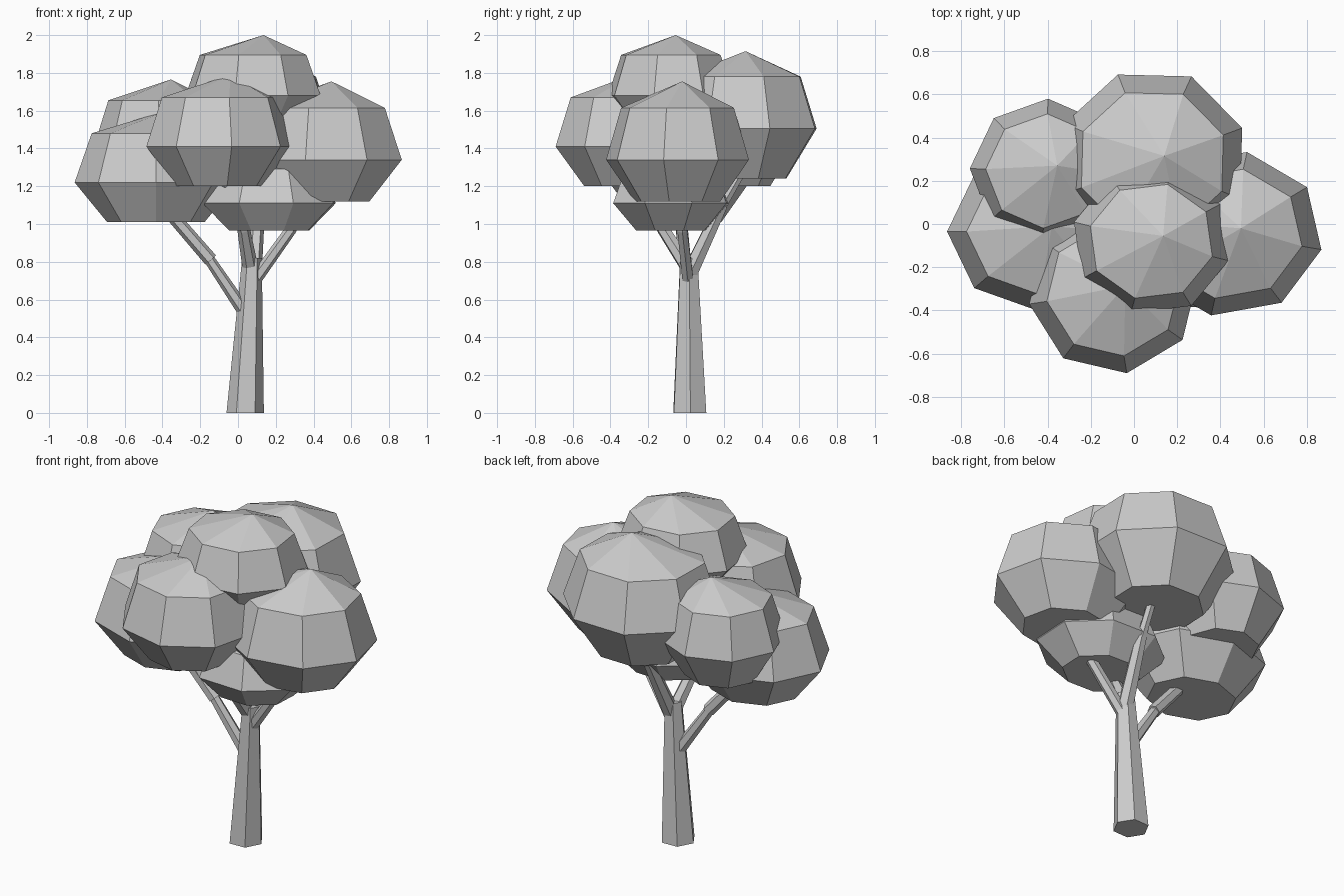
import bpy
import bmesh
from math import cos, sin, radians
from mathutils import Vector

cube = bpy.data.objects.get("Cube")
if cube:
    bpy.data.objects.remove(cube, do_unlink=True)

grey = bpy.data.materials.new("plain grey")
grey.use_nodes = True
colour = (0.6, 0.6, 0.6, 1)
grey.diffuse_color = colour
grey.node_tree.nodes["Principled BSDF"].inputs["Base Color"].default_value = colour


def finish(name, bm):
    bmesh.ops.recalc_face_normals(bm, faces=bm.faces[:])
    mesh = bpy.data.meshes.new(name)
    bm.to_mesh(mesh)
    bm.free()
    mesh.materials.append(grey)
    obj = bpy.data.objects.new(name, mesh)
    bpy.context.collection.objects.link(obj)
    return obj


def bridge(bm, low, high):
    n = len(low)
    for i in range(n):
        j = (i + 1) % n
        bm.faces.new((low[i], low[j], high[j], high[i]))


def foliage(name, x, y, rx, ry, phase, levels):
    """Eight-sided clump: flat base, wide middle, shoulder and a peak set off centre."""
    bottom, middle, shoulder, peak = levels
    bm = bmesh.new()
    rings = []
    for z, scale in ((bottom, 0.6), (middle, 1), (shoulder, 0.79)):
        ring = []
        for i in range(8):
            a = radians(phase + 45 * i)
            ring.append(bm.verts.new((x + rx * scale * cos(a), y + ry * scale * sin(a), z)))
        rings.append(ring)
    bm.faces.new(rings[0])
    bridge(bm, rings[0], rings[1])
    bridge(bm, rings[1], rings[2])
    tip = bm.verts.new((x + 0.055, y + 0.025, peak))
    for i in range(8):
        bm.faces.new((rings[2][i], rings[2][(i + 1) % 8], tip))
    return finish(name, bm)


def limb(name, points, radii, sides=6, level=False):
    """Tapered faceted limb swept along a few points."""
    points = [Vector(p) for p in points]
    bm = bmesh.new()
    rings = []
    for k, (p, r) in enumerate(zip(points, radii)):
        along = points[min(k + 1, len(points) - 1)] - points[max(k - 1, 0)]
        if level:
            along = Vector((0, 0, 1))
        along.normalize()
        u = Vector((0, 1, 0)).cross(along).normalized()
        v = along.cross(u)
        ring = []
        for i in range(sides):
            a = radians(360 * i / sides + 2)
            ring.append(bm.verts.new(p + r * (u * cos(a) + v * sin(a))))
        rings.append(ring)
    bm.faces.new(rings[0])
    bm.faces.new(rings[-1])
    for low, high in zip(rings, rings[1:]):
        bridge(bm, low, high)
    return finish(name, bm)


# Foliage clumps
foliage("front_foliage", -0.095, -0.31, 0.395, 0.385, 9, (1.20, 1.41, 1.67, 1.79))
foliage("left_foliage", 0.44, -0.045, 0.435, 0.385, 34, (1.12, 1.34, 1.615, 1.755))
foliage("back_foliage", 0.085, 0.29, 0.445, 0.43, 21, (1.24, 1.505, 1.78, 1.915))
foliage("top_foliage", 0.08, -0.08, 0.37, 0.345, 30, (1.51, 1.68, 1.895, 2.0))
foliage("right_foliage", -0.435, -0.035, 0.43, 0.37, 45, (1.01, 1.22, 1.48, 1.60))
foliage("back_right_foliage", -0.41, 0.245, 0.35, 0.335, 43, (1.20, 1.42, 1.655, 1.765))
foliage("lower_foliage", 0.165, -0.08, 0.375, 0.325, 20, (0.965, 1.11, 1.29, 1.37))

# Trunk
limb("trunk", [(0.038, 0.02, 0), (0.074, 0.015, 0.82)], [0.099, 0.052], level=True)

# Branches
limb("back_branch", [(0.08, 0.02, 0.74), (0.11, 0.19, 1.1)], [0.046, 0.034])
limb("back_branch_end", [(0.106, 0.17, 1.06), (0.12, 0.32, 1.32)], [0.028, 0.024])
limb("front_branch", [(0.065, 0.01, 0.77), (0.03, -0.12, 0.97), (-0.07, -0.26, 1.24)],
     [0.042, 0.034, 0.026])
limb("left_branch", [(0.08, 0.012, 0.69), (0.28, -0.02, 0.97), (0.38, -0.03, 1.18)],
     [0.034, 0.03, 0.024])
limb("right_branch", [(0.025, 0.015, 0.55), (-0.17, -0.01, 0.84)], [0.036, 0.028])
limb("right_branch_end", [(-0.145, -0.008, 0.81), (-0.37, -0.03, 1.07)], [0.037, 0.034])
